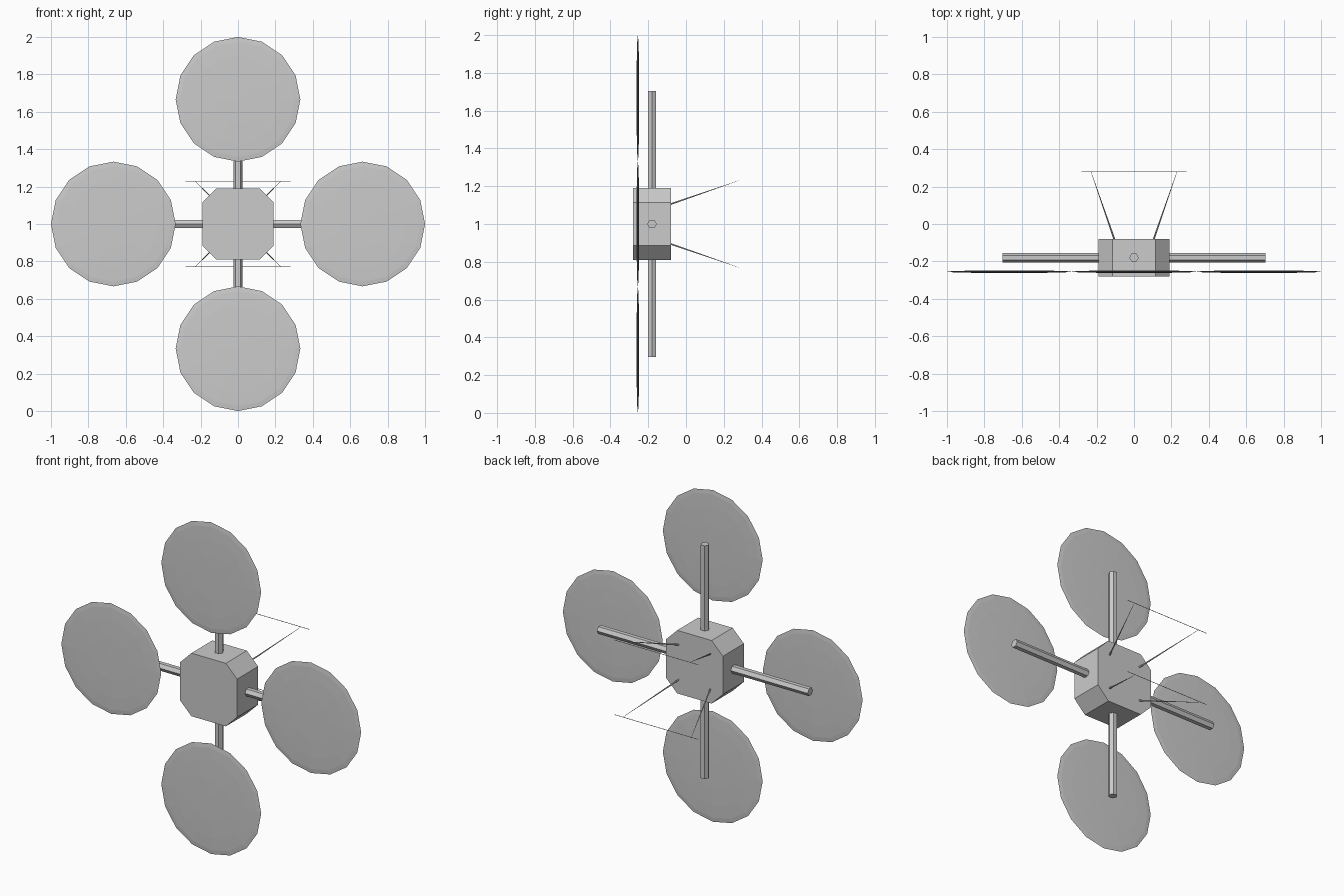
import bpy, bmesh, math
from mathutils import Vector, Matrix

if "Cube" in bpy.data.objects:
    bpy.data.objects.remove(bpy.data.objects["Cube"])

def finish(name, bm):
    bmesh.ops.recalc_face_normals(bm, faces=bm.faces[:])
    me = bpy.data.meshes.new(name)
    bm.to_mesh(me)
    bm.free()
    ob = bpy.data.objects.new(name, me)
    bpy.context.collection.objects.link(ob)
    return ob

def rod(name, a, b, r1, r2, sides, side_axis):
    """Tapered rod from a to b, with one profile corner towards side_axis."""
    a, b = Vector(a), Vector(b)
    d = (b - a).normalized()
    u = Vector(side_axis)
    u = (u - d * u.dot(d)).normalized()
    w = d.cross(u)
    bm = bmesh.new()
    rings = []
    for p, r in ((a, r1), (b, r2)):
        rings.append([bm.verts.new(p + r * (u * math.cos(t) + w * math.sin(t)))
                      for t in (2 * math.pi * i / sides for i in range(sides))])
    for i in range(sides):
        j = (i + 1) % sides
        bm.faces.new((rings[0][i], rings[0][j], rings[1][j], rings[1][i]))
    bm.faces.new(rings[0])
    bm.faces.new(rings[1])
    return finish(name, bm)

# Body: square block with cut corners
h, f = 0.19, 0.115
outline = [(f, h), (h, f), (h, -f), (f, -h), (-f, -h), (-h, -f), (-h, f), (-f, h)]
bm = bmesh.new()
face = bm.faces.new([bm.verts.new((x, -0.28, 1 + z)) for x, z in outline])
ext = bmesh.ops.extrude_face_region(bm, geom=[face])
bmesh.ops.translate(bm, vec=(0, 0.2, 0),
                    verts=[v for v in ext["geom"] if isinstance(v, bmesh.types.BMVert)])
finish("body", bm)

# Crossed hexagonal arms
rod("arm_horizontal", (-0.703, -0.18, 1), (0.703, -0.18, 1), 0.025, 0.025, 6, (0, 1, 0))
rod("arm_vertical", (0, -0.18, 0.297), (0, -0.18, 1.703), 0.025, 0.025, 6, (1, 0, 0))

# Thin lens-shaped rotor discs
for i, name in enumerate(("right", "top", "left", "bottom")):
    a = i * math.pi / 2
    bm = bmesh.new()
    bmesh.ops.create_uvsphere(bm, u_segments=16, v_segments=8, radius=0.3333)
    bmesh.ops.scale(bm, vec=(1, 1, 0.022), verts=bm.verts)
    bmesh.ops.rotate(bm, matrix=Matrix.Rotation(math.pi / 2, 3, 'X'), verts=bm.verts)
    bmesh.ops.translate(bm, verts=bm.verts,
                        vec=(0.6667 * math.cos(a), -0.255, 1 + 0.6667 * math.sin(a)))
    finish("rotor_disc_" + name, bm)

# Landing struts and skids
for sz, zn in ((1, "upper"), (-1, "lower")):
    for sx, xn in ((1, "right"), (-1, "left")):
        rod(f"strut_{zn}_{xn}", (sx * 0.105, -0.082, 1 + sz * 0.105),
            (sx * 0.23, 0.28, 1 + sz * 0.23), 0.005, 0.0006, 6, (1, 0, 0))
    rod(f"skid_{zn}", (-0.28, 0.28, 1 + sz * 0.225), (0.28, 0.28, 1 + sz * 0.225),
        0.0015, 0.0015, 6, (0, 1, 0))
